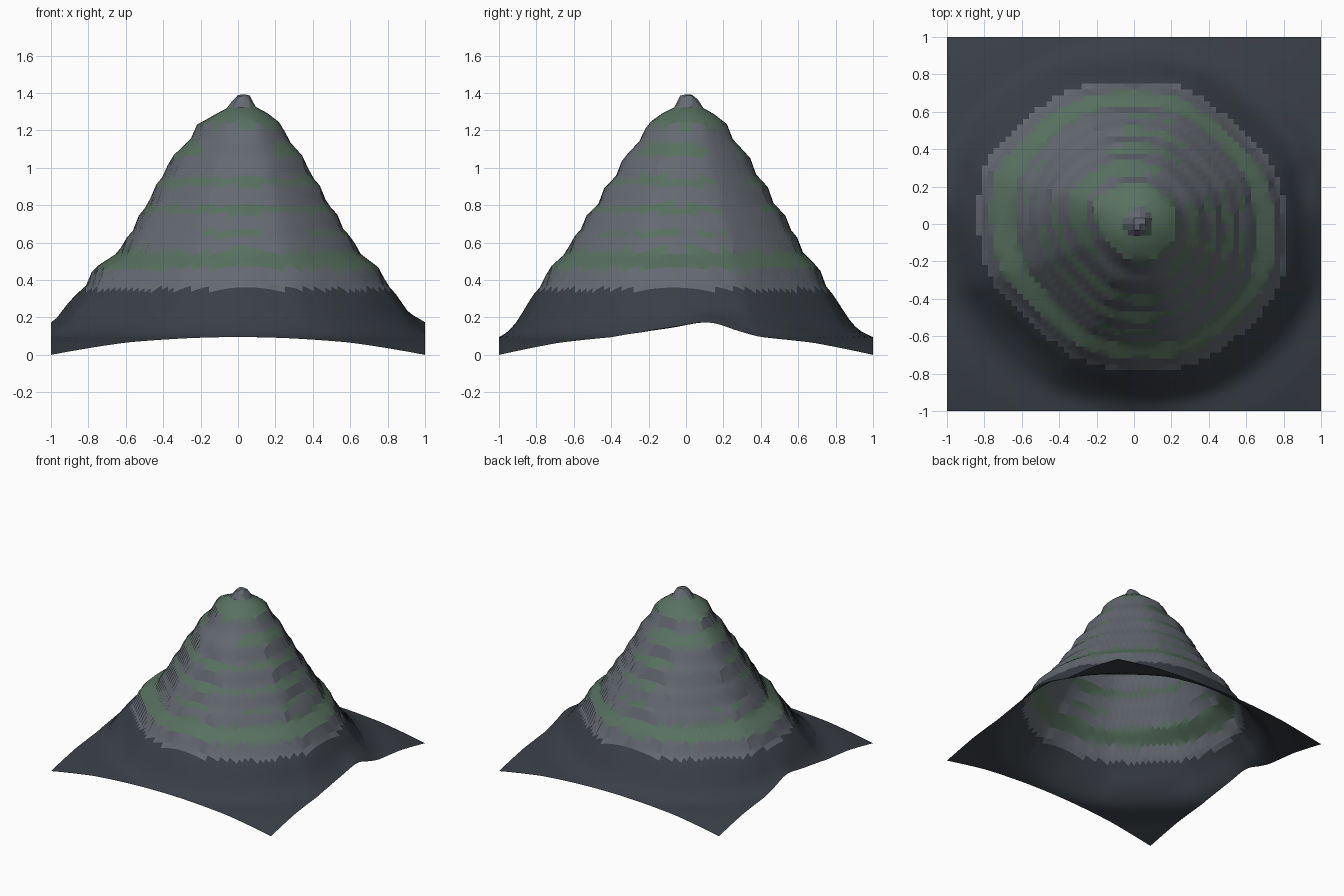
import bpy, bmesh, math

if "Cube" in bpy.data.objects:
    bpy.data.objects.remove(bpy.data.objects["Cube"])

N = 64                      # grid cells per side
APEX = (0.025, 0.01)

# Radial profile of the terraced mountain: (normalised radius, height)
PROFILE = [(0, 1.40), (.045, 1.39), (.07, 1.33), (.14, 1.295), (.22, 1.235), (.245, 1.16),
           (.345, 1.05), (.37, .97), (.44, .895), (.465, .815), (.53, .75), (.555, .68),
           (.61, .62), (.632, .555), (.745, .46), (.768, .385), (.80, .355),
           (.83, .32), (.885, .235), (.93, .17), (.98, .125), (1.03, .10), (1.18, .07),
           (1.30, .035), (1.42, .0)]


def profile(s):
    for (a, za), (b, zb) in zip(PROFILE, PROFILE[1:]):
        if s <= b:
            return za + (zb - za) * (s - a) / (b - a)
    return 0.0


def smooth(a, b, t):
    t = max(0, min(1, (t - a) / (b - a)))
    return t * t * (3 - 2 * t)


def noise(x, y):
    return (math.sin(7 * x + 3 * y + 1) + math.sin(5 * y - 6 * x + 2)
            + .6 * math.sin(15 * x + 11 * y)) / 2.6


def lobe(angle, degrees):
    return max(0, math.cos(angle - math.radians(degrees))) ** 5


def height(x, y):
    r0 = math.hypot(x, y)
    top = 1 - smooth(.1, .6, r0)          # summit is slightly off centre
    low = smooth(.55, .8, r0)             # foot is stretched along x
    k = 1 - smooth(.9, 1.0, r0)
    u = (x - k * (APEX[0] * top - .02 * low)) / (1 + .05 * low)
    v = (y - k * (APEX[1] * top - .01 * low)) / (1 - .03 * low)
    circle = math.hypot(u, v)
    octagon = max(abs(u), abs(v), .7071 * (abs(u) + abs(v)))
    s = circle + (octagon - circle) * .3 * (1 - smooth(.85, 1.1, circle))
    # tighter on the front-left, wider on the front-right and the upper back-left
    a = math.atan2(y, x)
    body = smooth(.08, .25, r0) * (1 - smooth(.8, 1.05, r0))
    upper = 1 - smooth(.35, .6, r0)
    s *= 1 + body * (.085 * lobe(a, 218) - .03 * lobe(a, 315) + .03 * lobe(a, 45)
                     - .12 * upper * lobe(a, 150))
    s += .008 * noise(x, y) * body
    z = profile(max(s, 0))
    # side spurs on the left and right edges
    return z + .035 * math.exp(-((y - .13) / .15) ** 2) * smooth(.85, 1.0, abs(x))


def material(name, rgb):
    m = bpy.data.materials.new(name)
    m.diffuse_color = (*rgb, 1)
    m.use_nodes = True
    m.node_tree.nodes["Principled BSDF"].inputs["Base Color"].default_value = m.diffuse_color
    return m


# Mountain: one open sheet displaced from a square grid
bm = bmesh.new()
bmesh.ops.create_grid(bm, x_segments=N, y_segments=N, size=1)
for v in bm.verts:
    v.co.z = height(v.co.x, v.co.y)
low = min(v.co.z for v in bm.verts)
for v in bm.verts:
    v.co.z -= low
bm.normal_update()

# Dark foot, grey cliffs, mossy ledges (full at the foot and summit, patchy between)
for f in bm.faces:
    c = f.calc_center_median()
    if c.z < .35:
        f.material_index = 0
        continue
    full = .45 < c.z < .57 or 1.2 < c.z < 1.33
    limit = .5 if full else .67 + .12 * noise(1.3 * c.x + 1, 1.3 * c.y)
    f.material_index = 2 if .455 < c.z < 1.33 and f.normal.z > limit else 1

mesh = bpy.data.meshes.new("mountain")
bm.to_mesh(mesh)
bm.free()
mesh.materials.append(material("dark_ground", (.042, .050, .062)))
mesh.materials.append(material("rock", (.128, .143, .165)))
mesh.materials.append(material("moss", (.098, .165, .118)))
ob = bpy.data.objects.new("mountain", mesh)
bpy.context.collection.objects.link(ob)
bpy.context.view_layer.objects.active = ob
ob.select_set(True)
bpy.ops.object.shade_smooth_by_angle(angle=math.radians(18))
